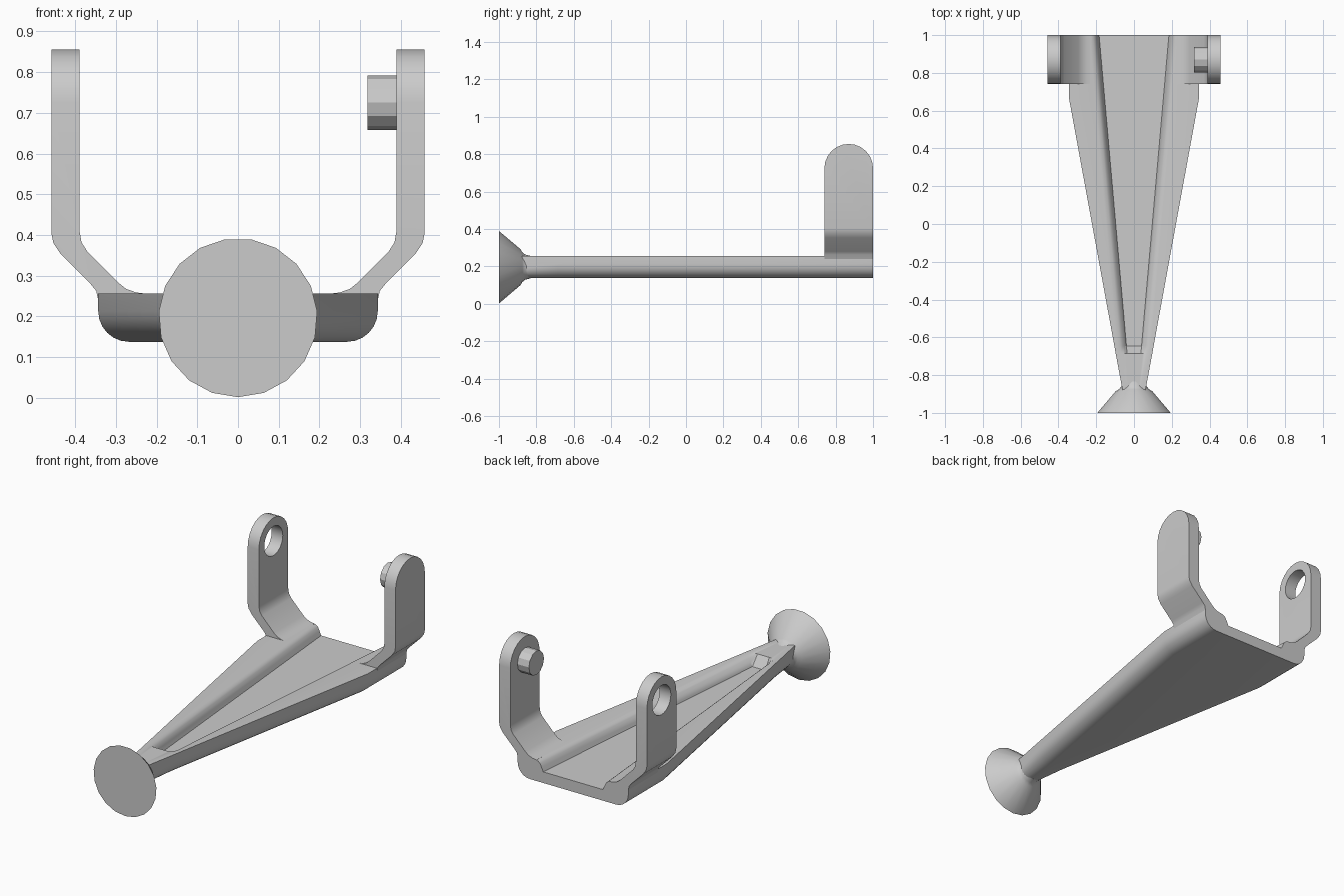
import bpy, bmesh, math
from mathutils import Vector

cube = bpy.data.objects.get("Cube")
if cube:
    bpy.data.objects.remove(cube)

grey = bpy.data.materials.new("plain_grey")
grey.use_nodes = True
COLOUR = (0.6, 0.6, 0.6, 1)
grey.diffuse_color = COLOUR
grey.node_tree.nodes["Principled BSDF"].inputs["Base Color"].default_value = COLOUR

TOP, BOTTOM, FLOOR = 0.257, 0.138, 0.2
LUG_Y, LUG_Z, LUG_R = 0.87, 0.725, 0.13


def loft(name, rings, angle=35):
    """Skin a list of closed rings and cap both ends."""
    bm = bmesh.new()
    loops = [[bm.verts.new(p) for p in ring] for ring in rings]
    n = len(loops[0])
    for a, b in zip(loops, loops[1:]):
        for i in range(n):
            j = (i + 1) % n
            bm.faces.new((a[i], a[j], b[j], b[i]))
    bm.faces.new(loops[0])
    bm.faces.new(loops[-1])
    bmesh.ops.recalc_face_normals(bm, faces=bm.faces)
    mesh = bpy.data.meshes.new(name)
    bm.to_mesh(mesh)
    bm.free()
    mesh.materials.append(grey)
    ob = bpy.data.objects.new(name, mesh)
    bpy.context.collection.objects.link(ob)
    smooth(ob, angle)
    return ob


def smooth(ob, angle):
    bpy.ops.object.select_all(action='DESELECT')
    ob.select_set(True)
    bpy.context.view_layer.objects.active = ob
    bpy.ops.object.shade_smooth_by_angle(angle=math.radians(angle))


def arc(cx, cz, r, start, end, steps):
    angles = [math.radians(start + (end - start) * i / steps) for i in range(steps + 1)]
    return [(cx + r * math.cos(a), cz + r * math.sin(a)) for a in angles]


def x_prism(name, outline, x0, x1, angle=35):
    return loft(name, [[(x, y, z) for y, z in outline] for x in (x0, x1)], angle)


def apply_boolean(ob, cutter, operation):
    mod = ob.modifiers.new(operation.title(), 'BOOLEAN')
    mod.operation, mod.object, mod.solver = operation, cutter, 'EXACT'
    bpy.ops.object.select_all(action='DESELECT')
    bpy.context.view_layer.objects.active = ob
    ob.select_set(True)
    bpy.ops.object.modifier_apply(modifier=mod.name)
    bpy.data.objects.remove(cutter)
    smooth(ob, 35)


# Tapered tray: channel sections lofted along its length
def tray_section(y, half, floor):
    inner = 0.04 + (y + 0.645) * 0.088
    rim = min(inner + 0.05, half - 0.008)
    r = min(0.075, half * 0.95)
    side = [(inner, floor)]
    for t, h in ((0.2, 0.4), (0.4, 0.75), (0.65, 0.93), (1, 1)):
        side.append((inner + (rim - inner) * t, floor + (TOP - floor) * h))
    side.append((half, TOP))
    side += arc(half - r, BOTTOM + r, r, 0, -90, 6)
    ring = side + [(-x, z) for x, z in reversed(side)]
    return [(x, y, z) for x, z in ring]


loft("tapered_tray", [
    tray_section(-0.9, 0.057, TOP),
    tray_section(-0.685, 0.097, TOP),
    tray_section(-0.645, 0.104, FLOOR),
    tray_section(0.66, 0.343, FLOOR),
    tray_section(1.0, 0.343, FLOOR)])

# Flared round foot at the front
SIDES = 19
foot = []
for y, r in ((-1, 0.195), (-0.885, 0.097), (-0.875, 0.08), (-0.86, 0.068), (-0.83, 0.06)):
    foot.append([(r * math.sin(k * math.tau / SIDES), y, 0.197 - r * math.cos(k * math.tau / SIDES))
                 for k in range(SIDES)])
loft("flared_foot", foot)

# Cranked side arms: bent strip trimmed to a round-topped outline
bend = [(0.458, 0.9), (0.458, 0.405), (0.453, 0.38), (0.435, 0.353), (0.362, 0.28),
        (0.348, 0.263), (0.342, 0.235), (0.33, 0.215), (0.24, 0.215), (0.225, 0.256), (0.25, 0.259), (0.275, 0.268),
        (0.295, 0.284), (0.37, 0.36), (0.384, 0.382), (0.389, 0.41), (0.389, 0.9)]
lug = [(LUG_Y - LUG_R, 0.1), (LUG_Y + LUG_R, 0.1)] + arc(LUG_Y, LUG_Z, LUG_R, 0, 180, 12)
for side, name in ((1, "left_arm"), (-1, "right_arm")):
    arm = loft(name, [[(side * x, y, z) for x, z in bend] for y in (0.7, 1.04)])
    apply_boolean(arm, x_prism("arm_trim", lug, side * 0.1, side * 0.6), 'INTERSECT')
    if side < 0:
        hole = arc(LUG_Y, LUG_Z, 0.082, 0, 345, 23)
        apply_boolean(arm, x_prism("hole_cutter", hole, -0.6, -0.3), 'DIFFERENCE')

# Pivot pin on the left arm
x_prism("pivot_pin", arc(LUG_Y, LUG_Z, 0.067, 0, 330, 11), 0.318, 0.4, 25)
